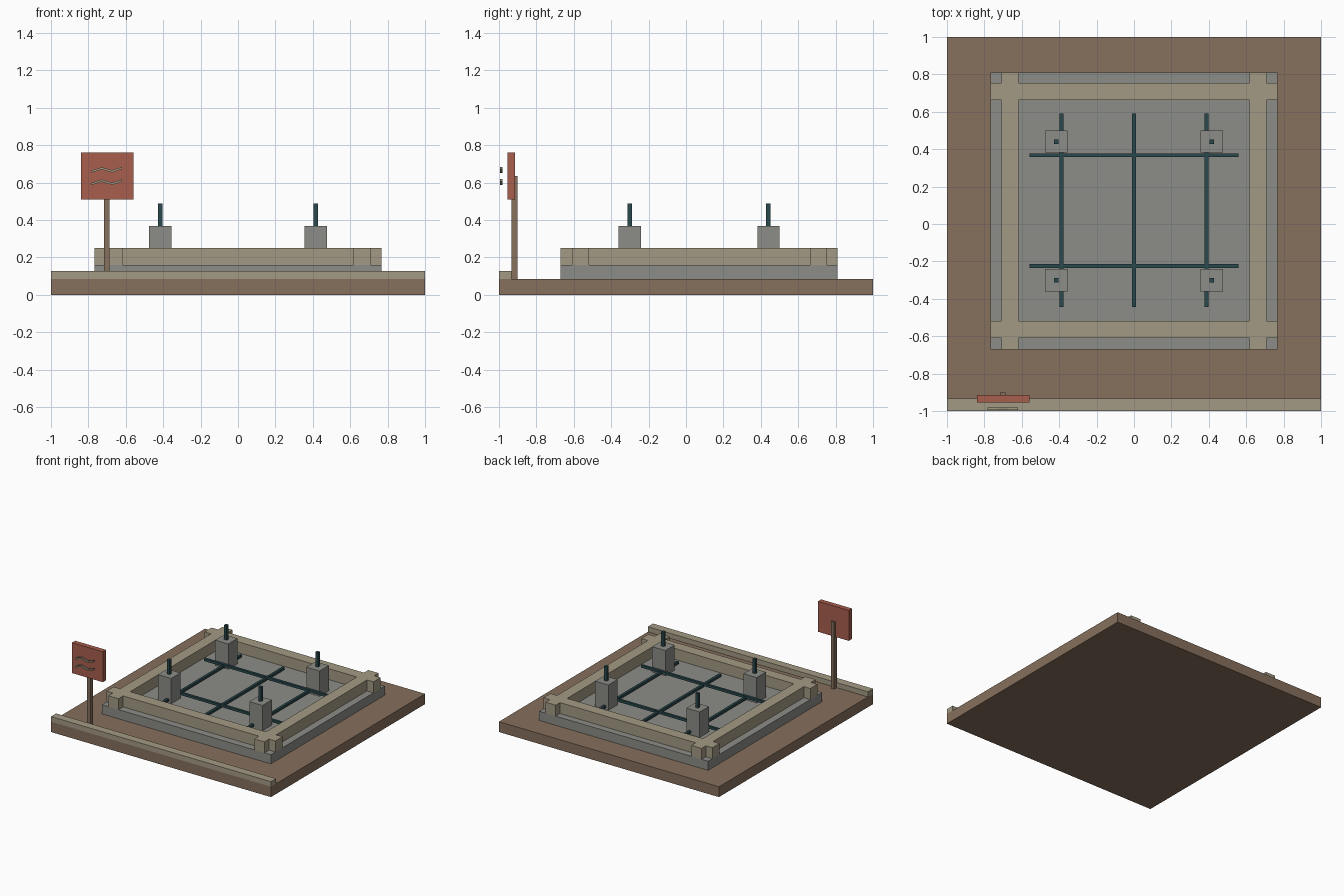
import bpy

cube = bpy.data.objects.get("Cube")
if cube:
    bpy.data.objects.remove(cube, do_unlink=True)


def srgb(r, g, b):
    return tuple((c / 255 / 12.92) if c < 11 else ((c / 255 + 0.055) / 1.055) ** 2.4
                 for c in (r, g, b)) + (1.0,)


def material(name, rgb):
    mat = bpy.data.materials.new(name)
    mat.use_nodes = True
    mat.diffuse_color = srgb(*rgb)
    mat.node_tree.nodes["Principled BSDF"].inputs["Base Color"].default_value = srgb(*rgb)
    return mat


EARTH = material("earth brown", (134, 112, 92))
TIMBER = material("pale timber", (164, 154, 132))
CONCRETE = material("concrete grey", (140, 141, 135))
STEEL = material("dark steel", (42, 72, 76))
RED = material("brick red", (168, 94, 77))


def mesh_object(name, verts, faces, mat):
    mesh = bpy.data.meshes.new(name)
    mesh.from_pydata(verts, [], faces)
    mesh.materials.append(mat)
    obj = bpy.data.objects.new(name, mesh)
    bpy.context.collection.objects.link(obj)
    return obj


BOX_FACES = [(0, 1, 3, 2), (4, 6, 7, 5), (0, 4, 5, 1), (2, 3, 7, 6), (0, 2, 6, 4), (1, 5, 7, 3)]


def box(name, xs, ys, zs, mat):
    return mesh_object(name, [(x, y, z) for x in xs for y in ys for z in zs], BOX_FACES, mat)


def around(centre, width):
    return centre - width / 2, centre + width / 2


# Ground and front kerb
GROUND, SLAB = 0.085, 0.16
box("ground", (-1, 1), (-1, 1), (0, GROUND), EARTH)
box("front_kerb", (-1, 1), (-1, -0.933), (GROUND, 0.127), TIMBER)

# Foundation slab with crossing formwork beams
SLAB_X, SLAB_Y = (-0.768, 0.768), (-0.67, 0.81)
BEAM_Z = (SLAB, 0.25)
box("foundation_slab", SLAB_X, SLAB_Y, (GROUND, SLAB), CONCRETE)
for side, x in (("right", -0.663), ("left", 0.663)):
    box(side + "_beam", around(x, 0.092), SLAB_Y, BEAM_Z, TIMBER)
for side, y in (("front", -0.564), ("back", 0.708)):
    box(side + "_beam", SLAB_X, around(y, 0.092), BEAM_Z, TIMBER)

# Reinforcing grid lying on the slab
BAR = 0.02
for side, x in (("right", -0.387), ("middle", 0), ("left", 0.387)):
    box(side + "_long_bar", around(x, BAR), (-0.445, 0.592), around(0.185, BAR), STEEL)
for side, y in (("front", -0.225), ("back", 0.367)):
    box(side + "_cross_bar", (-0.56, 0.56), around(y, BAR), around(0.193, BAR), STEEL)

# Piers with protruding rods
for end, y in (("front", -0.3), ("back", 0.441)):
    for side, x in (("right", -0.415), ("left", 0.415)):
        box(f"{end}_{side}_pier", around(x, 0.12), around(y, 0.12), (SLAB, 0.368), CONCRETE)
        box(f"{end}_{side}_rod", around(x, 0.024), around(y, 0.024), (0.368, 0.487), STEEL)

# Signpost and board
box("sign_post", around(-0.702, 0.03), around(-0.917, 0.034), (GROUND, 0.635), EARTH)
box("sign_board", (-0.84, -0.56), (-0.955, -0.914), (0.51, 0.76), RED)


# Zigzag strips standing in front of the board
def wave(name, z):
    path = [(-0.784, 0), (-0.73, 0.018), (-0.672, 0.002), (-0.62, 0.02)]
    verts = [(x, y, z + dz + t) for x, dz in path
             for y, t in ((-0.994, 0), (-0.98, 0), (-0.98, 0.012), (-0.994, 0.012))]
    faces = [(0, 1, 2, 3), (15, 14, 13, 12)]
    for ring in range(0, 12, 4):
        for k in range(4):
            n = (k + 1) % 4
            faces.append((ring + k, ring + 4 + k, ring + 4 + n, ring + n))
    mesh_object(name, verts, faces, TIMBER)


wave("upper_wave", 0.652)
wave("lower_wave", 0.586)
